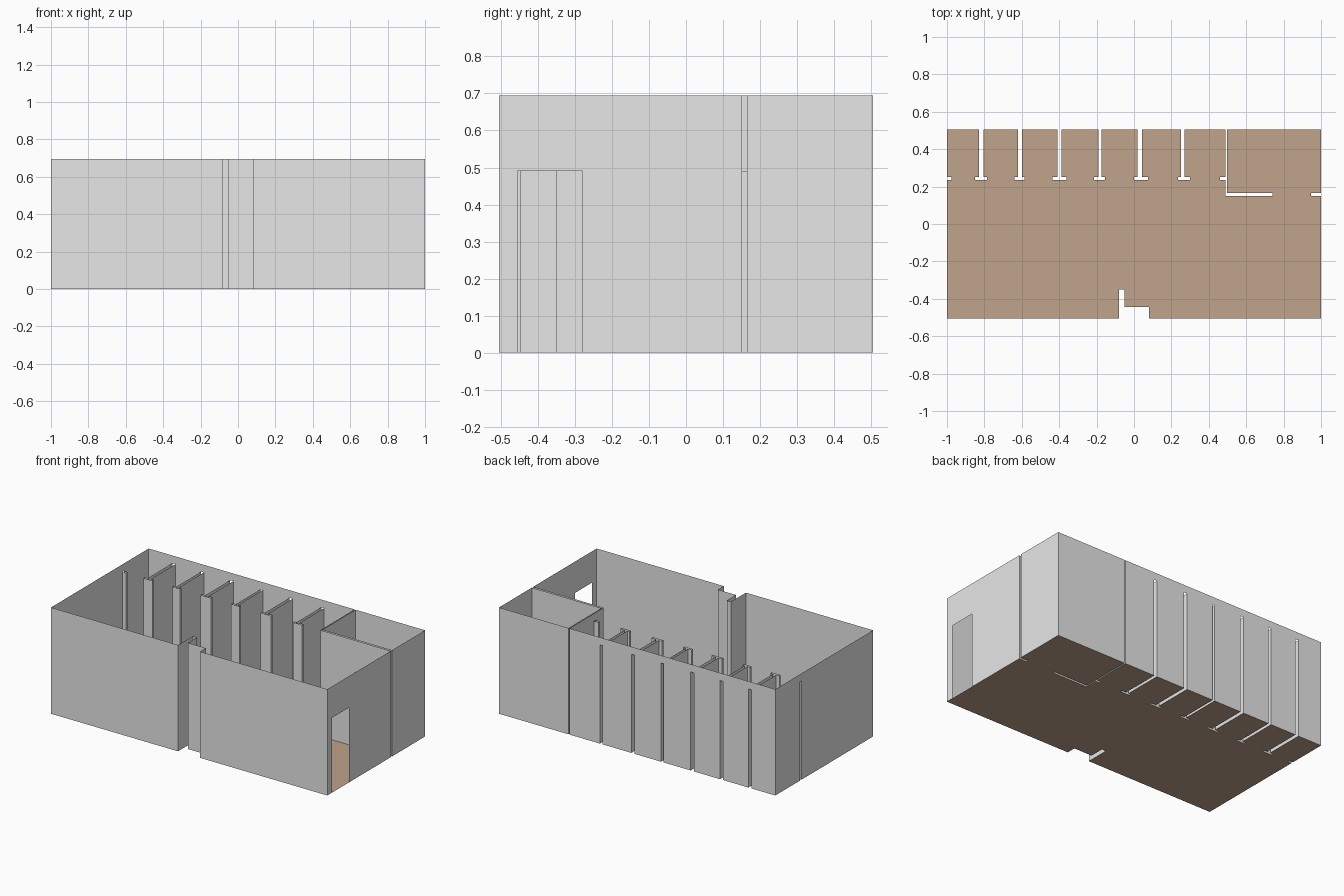
import bpy, bmesh

if "Cube" in bpy.data.objects:
    bpy.data.objects.remove(bpy.data.objects["Cube"])

H = 0.695      # full wall height
LOW = 0.645    # cubicle partition height
DOOR = 0.49    # door head height
B, F = 0.505, -0.505   # back and front planes


def material(name, rgb):
    m = bpy.data.materials.new(name)
    m.diffuse_color = (*rgb, 1)
    m.use_nodes = True
    m.node_tree.nodes["Principled BSDF"].inputs["Base Color"].default_value = m.diffuse_color
    return m


wall_mat = material("wall_grey", (0.8, 0.8, 0.8))
floor_mat = material("floor_tan", (0.527, 0.371, 0.258))


def mesh_object(name, faces, mat):
    bm = bmesh.new()
    for f in faces:
        bm.faces.new([bm.verts.new(p) for p in f])
    bmesh.ops.remove_doubles(bm, verts=bm.verts, dist=1e-5)
    me = bpy.data.meshes.new(name)
    bm.to_mesh(me)
    bm.free()
    me.materials.append(mat)
    ob = bpy.data.objects.new(name, me)
    bpy.context.collection.objects.link(ob)


def panel(a, b, z0=0.0, z1=H):
    """Upright sheet between two plan points; room lies to the left of a -> b."""
    return [(*b, z0), (*a, z0), (*a, z1), (*b, z1)]


def strip(pts, z0=0.0, z1=H):
    return [panel(a, b, z0, z1) for a, b in zip(pts, pts[1:])]


# Front wall with column and recess
front = [(-1, F), (-.08, F), (-.08, -.35), (-.05, -.35), (-.05, -.445),
         (.08, -.445), (.08, F), (1, F)]
mesh_object("front_wall", strip(front), wall_mat)

# Right wall with entrance opening
W0, W1 = 0.151, 0.165
d0, d1 = (1, -.455), (1, -.28)
right = [panel((1, F), d0), panel(d0, d1, DOOR, H), panel(d1, (1, W0)),
         panel((1, W1), (1, B))]
mesh_object("right_wall", right, wall_mat)

# Corner room: hollow partition with a doorway
R0, R1, J0, J1 = 0.49, 0.497, 0.74, 0.945
stub = [(1, W0), (J1, W0), (J1, W1), (1, W1)]
inner = [(R1, B), (R1, W1), (J0, W1), (J0, W0), (R0, W0), (R0, .235)]
room = [panel(stub[0], stub[1]), panel(stub[1], stub[2], 0, DOOR), panel(stub[2], stub[3])]
room += [panel(inner[0], inner[1]), panel(inner[1], inner[2]),
         panel(inner[2], inner[3], 0, DOOR), panel(inner[3], inner[4]),
         panel(inner[4], inner[5])]
room += [panel((J1, W0), (J0, W0), DOOR, H), panel((J0, W1), (J1, W1), DOOR, H)]
room += [panel((R0, .235), (R0, .25), LOW, H), panel((R0, .25), (R0, B))]
mesh_object("corner_room_walls", room, wall_mat)

# Cubicle partitions: hollow T shapes open at the back wall
Y0, Y1 = 0.235, 0.25
tees = [(.235, .25, .27, .30), (0, .02, .042, .075), (-.215, -.19, -.173, -.155),
        (-.435, -.41, -.387, -.36), (-.64, -.62, -.6, -.585), (-.85, -.828, -.805, -.785)]
end_right = [(R0, Y0), (.46, Y0), (.46, Y1), (R0, Y1)]
end_left = [(-1, Y1), (-.975, Y1), (-.975, Y0), (-1, Y0)]
low = strip(end_right, 0, LOW) + strip(end_left, 0, LOW)
back, back_plan = [panel((1, B), (R1, B))], []
last = R0
for f0, s0, s1, f1 in reversed(sorted(tees)):
    tee = [(s1, B), (s1, Y1), (f1, Y1), (f1, Y0), (f0, Y0), (f0, Y1), (s0, Y1), (s0, B)]
    low += strip(tee, 0, LOW)
    back += [panel((last, B), (s1, B)), panel((s1, B), (s0, B), LOW, H)]
    back_plan += tee
    last = s0
back.append(panel((last, B), (-1, B)))
mesh_object("cubicle_partitions", low, wall_mat)
mesh_object("back_wall", back, wall_mat)

# Left wall, continuous above the end partition
left = [panel((-1, B), (-1, Y1)), panel((-1, Y1), (-1, Y0), LOW, H), panel((-1, Y0), (-1, F))]
mesh_object("left_wall", left, wall_mat)

# Floor cut to the same outline
plan = (front + stub + [(1, B)] + inner[:-1] + end_right + [(R0, B)]
        + back_plan + [(-1, B)] + end_left)
mesh_object("floor", [[(x, y, 0) for x, y in plan]], floor_mat)
